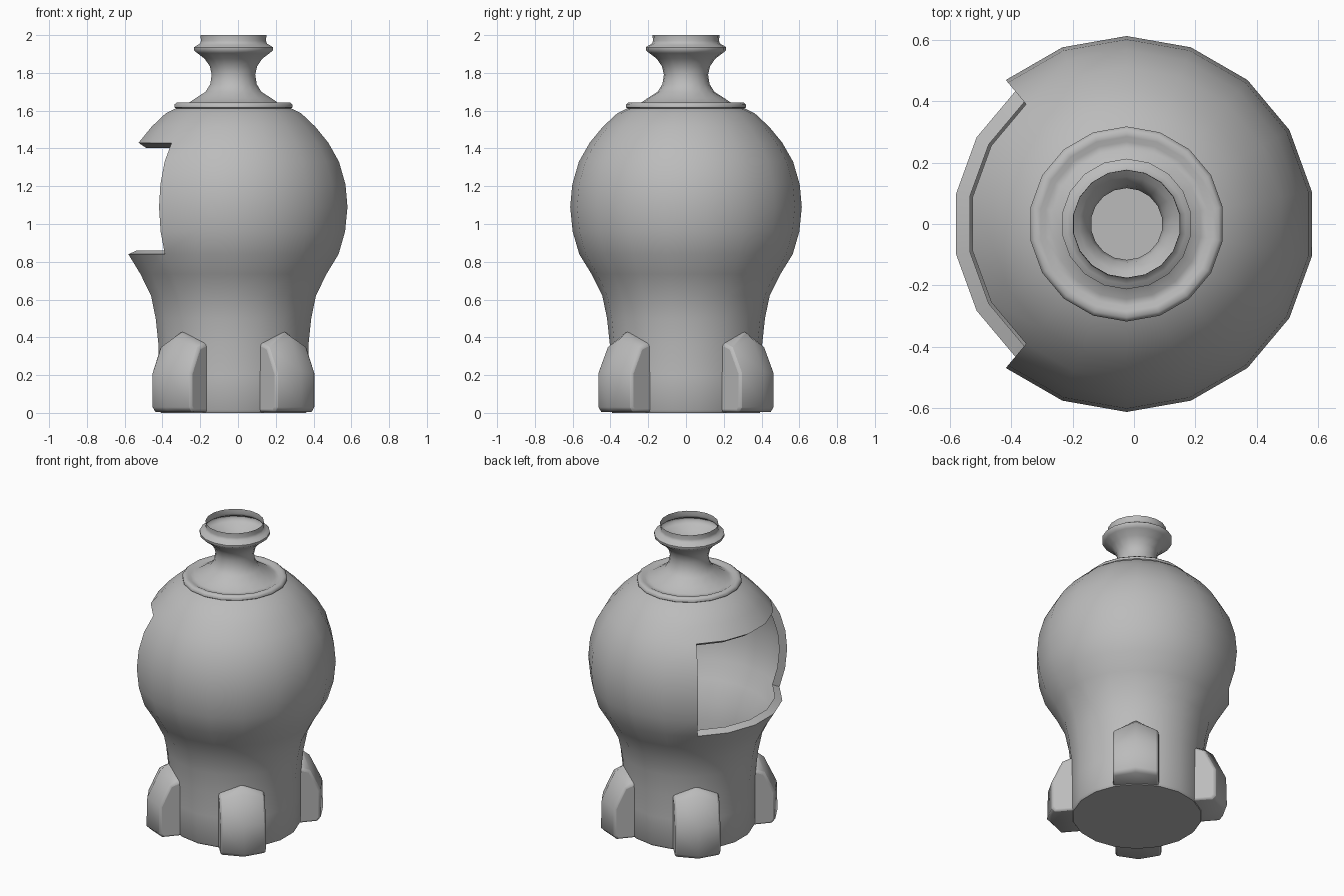
import bpy, bmesh, math
from mathutils import Vector

if "Cube" in bpy.data.objects:
    bpy.data.objects.remove(bpy.data.objects["Cube"])

AXIS_X = -0.024
SEGMENTS = 18
WINDOW_LOW, WINDOW_HIGH = 0.84, 1.43

grey = bpy.data.materials.new("plain grey")
grey.use_nodes = True
grey.diffuse_color = (0.5, 0.5, 0.5, 1)
grey.node_tree.nodes["Principled BSDF"].inputs["Base Color"].default_value = (0.5, 0.5, 0.5, 1)


def finish(bm, name, angle):
    mesh = bpy.data.meshes.new(name)
    bm.to_mesh(mesh)
    bm.free()
    obj = bpy.data.objects.new(name, mesh)
    bpy.context.collection.objects.link(obj)
    obj.location.x = AXIS_X
    mesh.materials.append(grey)
    bpy.ops.object.select_all(action='DESELECT')
    obj.select_set(True)
    bpy.context.view_layer.objects.active = obj
    bpy.ops.object.shade_smooth_by_angle(angle=math.radians(angle))
    return obj


def lathe(profile):
    """Revolve (radius, height) points, with a vertex on the +y axis."""
    bm = bmesh.new()
    rings = []
    for r, z in profile:
        ring = []
        for i in range(SEGMENTS):
            a = math.pi / 2 + math.tau * i / SEGMENTS
            ring.append(bm.verts.new((r * math.cos(a), r * math.sin(a), z)))
        rings.append(ring)
    for low, high in zip(rings, rings[1:]):
        for i in range(SEGMENTS):
            j = (i + 1) % SEGMENTS
            bm.faces.new((low[i], low[j], high[j], high[i]))
    return bm, rings


# Bulbous body with a flat base
body_profile = [(.39, 0), (.4, .015), (.4, .2), (.403, .36), (.418, .5), (.443, .62),
                (.5, .735), (.565, WINDOW_LOW), (.6, .96), (.613, 1.09), (.602, 1.21),
                (.567, 1.33), (.51, WINDOW_HIGH), (.44, 1.515), (.365, 1.585), (.305, 1.615)]
bm, rings = lathe(body_profile)
bm.faces.new(list(reversed(rings[0])))
bm.normal_update()
normals = {v: v.normal.copy() for v in bm.verts}

# Window opening on the -x side, with a rim turned inwards
opening = []
for f in bm.faces:
    c = f.calc_center_median()
    if WINDOW_LOW < c.z < WINDOW_HIGH and abs(math.atan2(c.y, -c.x)) < math.radians(50):
        opening.append(f)
bmesh.ops.delete(bm, geom=opening, context='FACES')
edges = [e for e in bm.edges if e.is_boundary and e.verts[0].co.z < 1.5]
inner = {}
for e in edges:
    for v in e.verts:
        if v not in inner:
            inner[v] = bm.verts.new(v.co - normals[v] * 0.05)
for e in edges:
    a, b = e.verts
    bm.faces.new((a, b, inner[b], inner[a]))
bmesh.ops.recalc_face_normals(bm, faces=bm.faces)
finish(bm, "body", 40)

# Collar ring, waisted neck and flared lip, open at the top
neck_profile = [(.305, 1.61), (.318, 1.618), (.318, 1.632), (.305, 1.643), (.285, 1.643),
                (.268, 1.634), (.245, 1.638), (.205, 1.665), (.15, 1.7), (.125, 1.74),
                (.117, 1.79), (.127, 1.835), (.155, 1.875), (.195, 1.905), (.213, 1.92),
                (.213, 1.935), (.195, 1.947), (.18, 1.955), (.175, 1.97), (.177, 2)]
bm, rings = lathe(neck_profile)
finish(bm, "neck", 50)

# Four stubby feet, each a ridged block leaning on the body
SIDE = [(.3, .365), (.38, .365), (.435, .345), (.5, .21), (.5, .03), (.48, .005), (.3, .005)]
RIDGE = [(.3, .43), (.415, .43), (.465, .39), (.545, .22), (.55, .03), (.525, .005), (.3, .005)]


def foot(name, azimuth):
    out = Vector((math.cos(azimuth), math.sin(azimuth), 0))
    across = Vector((-out.y, out.x, 0))
    bm = bmesh.new()
    columns = []
    for outline, shift in ((SIDE, -.138), (RIDGE, 0), (SIDE, .138)):
        columns.append([bm.verts.new(out * r + across * shift + Vector((0, 0, z)))
                        for r, z in outline])
    n = len(SIDE)
    for a, b in zip(columns, columns[1:]):
        for i in range(n):
            j = (i + 1) % n
            bm.faces.new((a[i], a[j], b[j], b[i]))
    bm.faces.new(columns[0])
    bm.faces.new(list(reversed(columns[-1])))
    bmesh.ops.recalc_face_normals(bm, faces=bm.faces)
    obj = finish(bm, name, 50)
    bevel = obj.modifiers.new("soft edges", 'BEVEL')
    bevel.width = 0.012
    bevel.segments = 2
    bevel.limit_method = 'ANGLE'
    bevel.angle_limit = math.radians(50)


for name, degrees in (("back_left_foot", 49), ("back_right_foot", 131),
                      ("front_right_foot", 229), ("front_left_foot", 311)):
    foot(name, math.radians(degrees))
